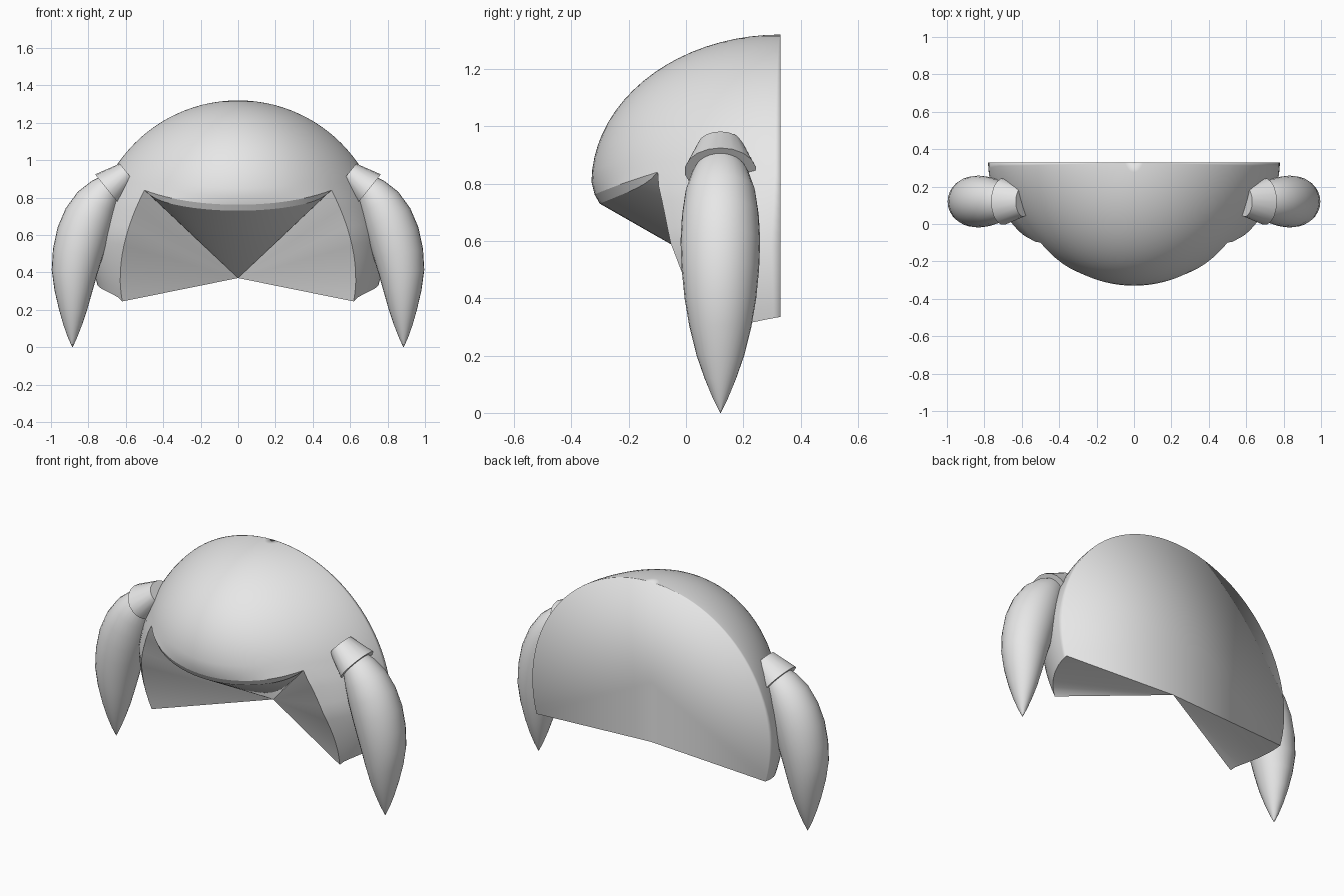
import bpy, bmesh, math
from mathutils import Vector

if "Cube" in bpy.data.objects:
    bpy.data.objects.remove(bpy.data.objects["Cube"])

grey = bpy.data.materials.new("light_grey")
grey.diffuse_color = (0.8, 0.8, 0.8, 1)
grey.use_nodes = True
grey.node_tree.nodes["Principled BSDF"].inputs["Base Color"].default_value = grey.diffuse_color

BACK, TOP, CORNER, FOOT, HEEL = 0.33, 1.32, 0.84, 0.245, 0.335
APEX = Vector((0, BACK, 0.37))
EDGE = math.radians(44)


def lerp(a, b, t):
    return a + (b - a) * t


def finish(name, bm, angle=35):
    bmesh.ops.remove_doubles(bm, verts=bm.verts, dist=0.0005)
    bmesh.ops.recalc_face_normals(bm, faces=bm.faces)
    me = bpy.data.meshes.new(name)
    bm.to_mesh(me)
    bm.free()
    me.materials.append(grey)
    ob = bpy.data.objects.new(name, me)
    bpy.context.collection.objects.link(ob)
    bpy.ops.object.select_all(action='DESELECT')
    ob.select_set(True)
    bpy.context.view_layer.objects.active = ob
    bpy.ops.object.shade_smooth_by_angle(angle=math.radians(angle))
    return ob


def skin(bm, rows, close=False):
    """Quads between successive rows of points."""
    vs = [[bm.verts.new(p) for p in r] for r in rows]
    n = len(rows[0])
    for a, b in zip(vs, vs[1:]):
        for i in range(n if close else n - 1):
            j = (i + 1) % n
            bm.faces.new((a[i], a[j], b[j], b[i]))
    return vs


def fan(bm, points, tip):
    t = bm.verts.new(tip)
    vs = [bm.verts.new(p) for p in points]
    for a, b in zip(vs, vs[1:]):
        bm.faces.new((a, b, t))


# Dome surface: a rounded half plan at every height, pointier above the cheeks
def depth(z):
    if z > 0.8:
        return 0.66 * math.sqrt(max(0, 1 - ((z - 0.8) / 0.52) ** 2))
    return 0.66 - 0.29 * (0.8 - z)


def shell(theta, z):
    w = math.sqrt(max(0, 0.78 ** 2 - (z - 0.54) ** 2))
    power = lerp(1.0, 1.3, min(1, max(0, (z - 0.6) / 0.24)))
    c = max(0, math.cos(theta)) ** power
    return Vector((w * math.sin(theta), BACK - depth(z) * c, z))


def brim_z(theta):
    if abs(theta) >= EDGE:
        return CORNER
    bend = (1 - math.cos(theta) ** 1.3) / (1 - math.cos(EDGE) ** 1.3)
    return lerp(0.762, CORNER, bend)


SIDE = 12
side_angles = [lerp(EDGE, math.pi / 2, i / SIDE) for i in range(SIDE + 1)]
front_angles = [EDGE * i / 14 for i in range(-14, 15)]
angles = [-a for a in reversed(side_angles[1:])] + front_angles + side_angles[1:]

bm = bmesh.new()
rows = []
for r in range(21):
    t = math.sin(r / 20 * math.pi / 2)
    rows.append([shell(a, lerp(brim_z(a), TOP, t)) for a in angles])
skin(bm, rows)


# Cheek panels below the brim corners
def cheek(v, s, sign):
    z = lerp(CORNER, lerp(FOOT, HEEL, v ** 0.6), s)
    start = EDGE + math.radians(15) * (CORNER - z) / (CORNER - FOOT)
    return shell(sign * lerp(start, math.pi / 2, v), z)


cheek_rows = {}
for sign in (-1, 1):
    cheek_rows[sign] = [[cheek(i / SIDE, r / 12, sign) for i in range(SIDE + 1)]
                        for r in range(13)]
    skin(bm, cheek_rows[sign])

# Flat back, smoothed into the dome rim
left = [r[-1] for r in reversed(cheek_rows[-1])] + [r[0] for r in rows[1:]]
right = [r[-1] for r in reversed(rows[:-1])] + [r[-1] for r in cheek_rows[1][1:]]
fan(bm, [APEX] + left + right + [APEX], Vector((0, BACK, 0.72)))
finish("dome_shell", bm, 130)

# Brim lip and underside, all running back to the rear bottom point
bm = bmesh.new()
brim = [shell(a, brim_z(a)) for a in front_angles]
lip = [p + Vector((0, 0.018, -0.032)) * (1 - abs(a / EDGE) ** 8)
       for p, a in zip(brim, front_angles)]
skin(bm, [brim, lip])
fan(bm, lip, APEX)
for sign in (-1, 1):
    fan(bm, [r[0] for r in cheek_rows[sign]], APEX)
    fan(bm, cheek_rows[sign][-1], APEX)
finish("underside", bm, 25)


# Horns and their cuffs
def tube(name, path, sides, sign, angle):
    """path: (x, z, radius in x-z, radius in y)"""
    bm = bmesh.new()
    rows = []
    for i, (x, z, rx, ry) in enumerate(path):
        a, b = path[max(i - 1, 0)], path[min(i + 1, len(path) - 1)]
        d = Vector((b[0] - a[0], 0, b[1] - a[1])).normalized()
        n = Vector((d.z, 0, -d.x))
        ring = []
        for k in range(sides):
            q = 2 * math.pi * k / sides
            p = Vector((x, 0.12, z)) + n * rx * math.cos(q)
            ring.append((sign * p.x, p.y + ry * math.sin(q), p.z))
        rows.append(ring)
    vs = skin(bm, rows, True)
    bm.faces.new(vs[0])
    bm.faces.new(vs[-1])
    return finish(name, bm, angle)


horn = [(0.885, 0.0, 0.001, 0.001), (0.885, 0.05, 0.024, 0.026),
        (0.884, 0.12, 0.050, 0.055), (0.882, 0.2, 0.075, 0.083),
        (0.880, 0.3, 0.101, 0.108), (0.875, 0.4, 0.122, 0.125),
        (0.858, 0.5, 0.134, 0.135), (0.832, 0.6, 0.139, 0.139),
        (0.798, 0.69, 0.134, 0.134), (0.757, 0.77, 0.117, 0.122),
        (0.712, 0.83, 0.092, 0.10), (0.672, 0.872, 0.068, 0.075)]
cuff = [(0.700, 0.845, 0.102, 0.125), (0.592, 0.932, 0.064, 0.08)]
for sign, side in ((-1, "left"), (1, "right")):
    tube(side + "_horn", horn, 28, sign, 40)
    tube(side + "_cuff", cuff, 18, sign, 30)
